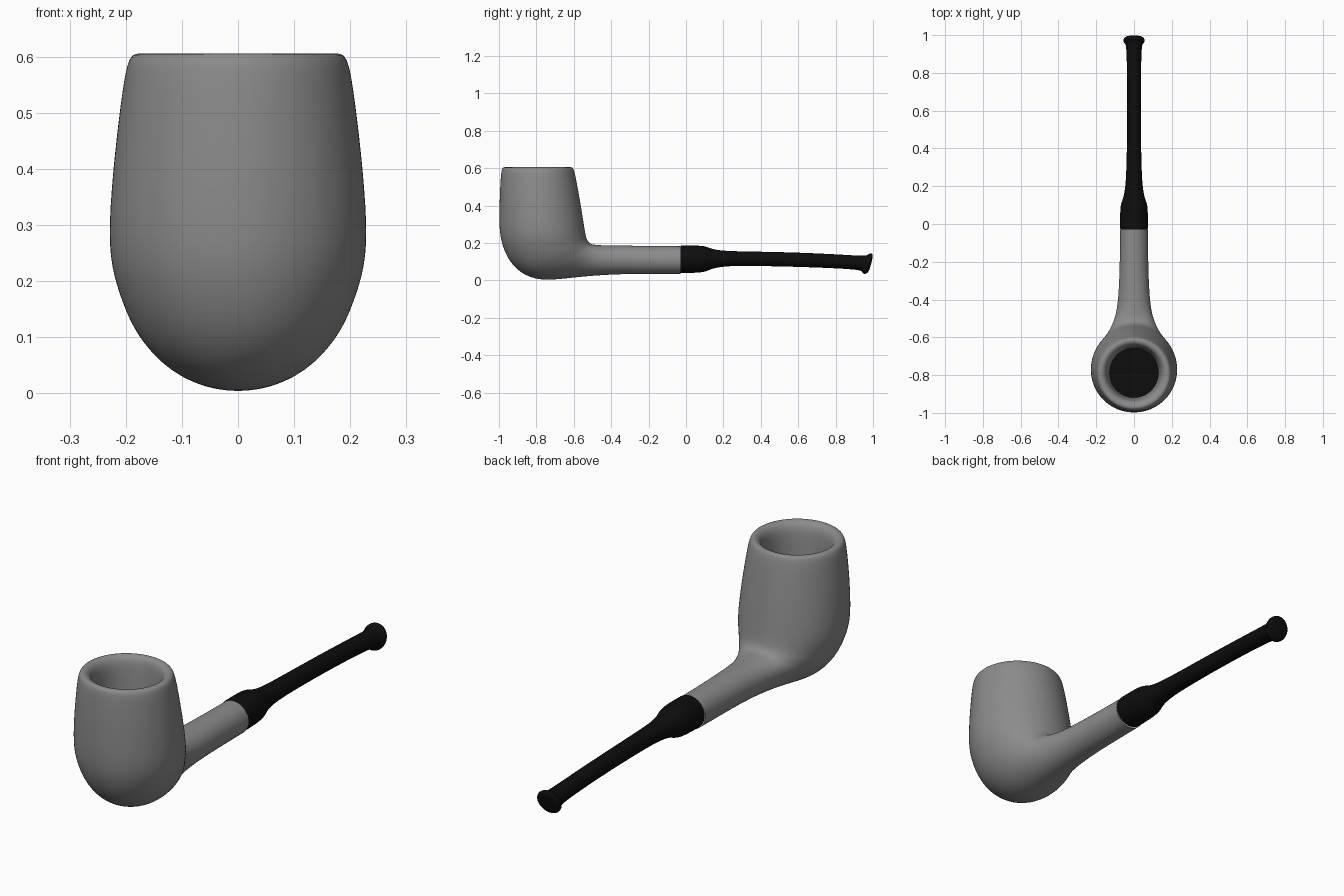
import bpy, bmesh, math
from mathutils import Vector

SIDES = 32


def material(name, v):
    m = bpy.data.materials.new(name)
    m.diffuse_color = (v, v, v, 1)
    return m


grey = material("grey_clay", 0.26)
black = material("black", 0.004)


def loft(name, sections, mat, caps):
    """Elliptic rings; each section = upper/inner y,z, lower/outer y,z, half width."""
    bm = bmesh.new()
    rings = []
    for y1, z1, y2, z2, w in sections:
        a, b = Vector((0, y1, z1)), Vector((0, y2, z2))
        c, r = (a + b) / 2, (a - b) / 2
        ring = []
        for i in range(SIDES):
            t = 2 * math.pi * i / SIDES
            ring.append(bm.verts.new(c + r * math.cos(t) + Vector((w * math.sin(t), 0, 0))))
        rings.append(ring)
    for p, q in zip(rings, rings[1:]):
        for i in range(SIDES):
            j = (i + 1) % SIDES
            bm.faces.new((p[i], p[j], q[j], q[i]))
    if caps:
        bm.faces.new(rings[0])
        bm.faces.new(rings[-1])
    bmesh.ops.recalc_face_normals(bm, faces=bm.faces)
    me = bpy.data.meshes.new(name)
    bm.to_mesh(me)
    bm.free()
    # open tube normals: make sure the last ring strip points outward
    f = me.polygons[(len(sections) - 2) * SIDES]
    y1, z1, y2, z2, w = sections[-1]
    if f.normal.dot(Vector((0, y1 - y2, z1 - z2))) < 0:
        me.flip_normals()
    me.materials.append(mat)
    for p in me.polygons:
        p.use_smooth = True
    ob = bpy.data.objects.new(name, me)
    bpy.context.collection.objects.link(ob)
    sub = ob.modifiers.new("smooth", 'SUBSURF')
    sub.levels = sub.render_levels = 2
    return ob


# Bowl and shank: from the chamber wall, over the rim, round the elbow to the shank end
loft("bowl_and_shank", [
    (-0.655, 0.42, -0.92, 0.42, 0.13),
    (-0.648, 0.54, -0.928, 0.54, 0.138),
    (-0.643, 0.58, -0.935, 0.58, 0.145),
    (-0.633, 0.602, -0.950, 0.602, 0.160),
    (-0.612, 0.607, -0.972, 0.607, 0.180),
    (-0.600, 0.600, -0.986, 0.600, 0.196),
    (-0.588, 0.55, -0.992, 0.55, 0.206),
    (-0.566, 0.43, -0.998, 0.43, 0.221),
    (-0.545, 0.30, -1.000, 0.30, 0.232),
    (-0.535, 0.235, -0.993, 0.215, 0.228),
    (-0.525, 0.210, -0.958, 0.120, 0.208),
    (-0.512, 0.198, -0.905, 0.055, 0.190),
    (-0.500, 0.193, -0.835, 0.014, 0.166),
    (-0.480, 0.190, -0.755, 0.000, 0.143),
    (-0.450, 0.188, -0.660, 0.008, 0.116),
    (-0.400, 0.187, -0.520, 0.024, 0.089),
    (-0.300, 0.186, -0.350, 0.034, 0.079),
    (-0.170, 0.184, -0.180, 0.034, 0.075),
    (-0.030, 0.183, -0.030, 0.035, 0.074),
], grey, False)

# Mouthpiece: collar, thin stem and tilted flared bit
loft("mouthpiece", [
    (-0.032, 0.181, -0.032, 0.042, 0.070),
    (-0.030, 0.186, -0.030, 0.039, 0.073),
    (-0.020, 0.187, -0.020, 0.038, 0.074),
    (0.080, 0.187, 0.080, 0.041, 0.074),
    (0.112, 0.180, 0.112, 0.049, 0.068),
    (0.140, 0.167, 0.140, 0.063, 0.056),
    (0.200, 0.158, 0.200, 0.075, 0.045),
    (0.300, 0.155, 0.300, 0.078, 0.040),
    (0.500, 0.152, 0.500, 0.075, 0.036),
    (0.700, 0.145, 0.700, 0.069, 0.036),
    (0.850, 0.137, 0.850, 0.062, 0.038),
    (0.957, 0.130, 0.935, 0.055, 0.041),
    (0.973, 0.138, 0.944, 0.042, 0.050),
    (0.984, 0.146, 0.949, 0.034, 0.057),
    (0.998, 0.143, 0.966, 0.034, 0.056),
    (1.000, 0.128, 0.982, 0.055, 0.042),
], black, True)

# Dark floor of the tobacco chamber
bpy.ops.mesh.primitive_circle_add(vertices=64, radius=0.132, fill_type='NGON',
                                  location=(0, -0.7875, 0.422))
floor = bpy.context.object
floor.name = "chamber_floor"
floor.data.materials.append(black)
